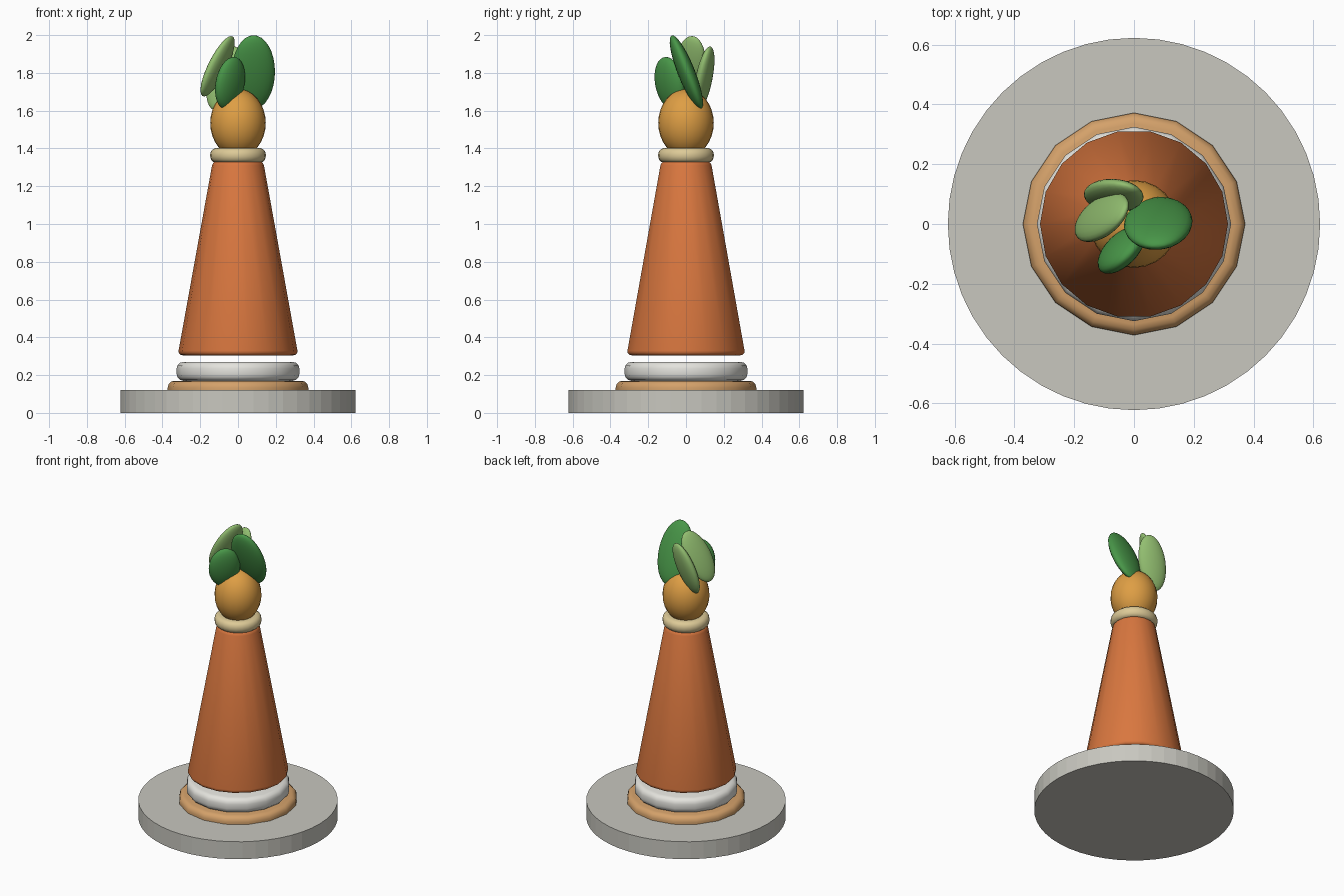
import bpy, bmesh, math
from mathutils import Vector, Matrix

if "Cube" in bpy.data.objects:
    bpy.data.objects.remove(bpy.data.objects["Cube"])


def material(name, rgb):
    """Flat material from an 8-bit sRGB colour."""
    def lin(c):
        c /= 255
        return c / 12.92 if c <= 0.04045 else ((c + 0.055) / 1.055) ** 2.4
    m = bpy.data.materials.new(name)
    m.diffuse_color = (*[lin(c) for c in rgb], 1)
    m.use_nodes = True
    m.node_tree.nodes["Principled BSDF"].inputs["Base Color"].default_value = m.diffuse_color
    return m


grey = material("stone_grey", (200, 199, 191))
white = material("off_white", (228, 227, 221))
tan = material("tan", (212, 161, 106))
orange = material("burnt_orange", (217, 119, 63))
cream = material("cream", (221, 202, 151))
ochre = material("ochre", (222, 158, 68))
dark_green = material("dark_green", (72, 150, 72))
light_green = material("light_green", (146, 190, 112))


def finish(bm, name, mat, smooth=40):
    me = bpy.data.meshes.new(name)
    bm.to_mesh(me)
    bm.free()
    me.materials.append(mat)
    ob = bpy.data.objects.new(name, me)
    bpy.context.collection.objects.link(ob)
    if smooth:
        bpy.ops.object.select_all(action='DESELECT')
        ob.select_set(True)
        bpy.context.view_layer.objects.active = ob
        bpy.ops.object.shade_smooth_by_angle(angle=math.radians(smooth))
    return ob


def drum(name, mat, r_low, r_high, z_low, z_high, sides, bevel=0.0, turn=0.0, smooth=40):
    """Tapered cylinder with optionally rounded rims."""
    bm = bmesh.new()
    bmesh.ops.create_cone(
        bm, cap_ends=True, segments=sides, radius1=r_low, radius2=r_high,
        depth=z_high - z_low,
        matrix=Matrix.Translation((0, 0, (z_low + z_high) / 2)) @ Matrix.Rotation(turn, 4, 'Z'))
    if bevel:
        rims = [e for e in bm.edges if abs(e.verts[0].co.z - e.verts[1].co.z) < 1e-4]
        bmesh.ops.bevel(bm, geom=rims, offset=bevel, segments=3, profile=0.5,
                        affect='EDGES', clamp_overlap=True)
    return finish(bm, name, mat, smooth)


def ellipsoid(name, mat, centre, size, long_dir=(0, 0, 1), wide_dir=(1, 0, 0)):
    """Stretched ball; size holds the wide, thin and long half lengths."""
    z = Vector(long_dir).normalized()
    x = Vector(wide_dir)
    x = (x - z * x.dot(z)).normalized()
    y = z.cross(x)
    rot = Matrix((x, y, z)).transposed().to_4x4()
    bm = bmesh.new()
    bmesh.ops.create_uvsphere(
        bm, u_segments=24, v_segments=16, radius=1,
        matrix=Matrix.Translation(centre) @ rot @ Matrix.Diagonal((*size, 1)))
    return finish(bm, name, mat, 60)


# Stacked base
drum("base_plate", grey, 0.623, 0.623, 0, 0.12, 48, smooth=0)
drum("tan_foot", tan, 0.372, 0.372, 0.07, 0.17, 16, 0.035)
drum("white_collar", white, 0.325, 0.325, 0.17, 0.27, 16, 0.035)

# Tall tapered body, floating just above the collar
drum("cone_body", orange, 0.319, 0.133, 0.305, 1.335, 18, 0.025, math.radians(90))

# Neck ring and ball
drum("neck_ring", cream, 0.147, 0.147, 1.325, 1.402, 24, 0.032)
ellipsoid("top_ball", ochre, (0, 0, 1.535), (0.147, 0.147, 0.18))

# Leaves: centre, half sizes, long direction, wide direction
leaves = [
    ("right_leaf", dark_green, (0.081, 0.002, 1.803), (0.115, 0.045, 0.21),
     (0, -0.37, 0.93), (1, 0.08, 0)),
    ("front_leaf", dark_green, (-0.042, -0.087, 1.745), (0.10, 0.045, 0.142),
     (0.15, -0.15, 0.98), (1, 1, 0)),
    ("left_leaf", light_green, (-0.108, 0.022, 1.835), (0.088, 0.035, 0.178),
     (0.45, 0.12, 0.88), (0.35, 0.90, -0.30)),
    ("back_leaf", light_green, (-0.068, 0.095, 1.77), (0.09, 0.038, 0.18),
     (0.055, 0.03, 0.165), (0.92, -0.35, -0.25)),
]
for leaf in leaves:
    ellipsoid(*leaf)
